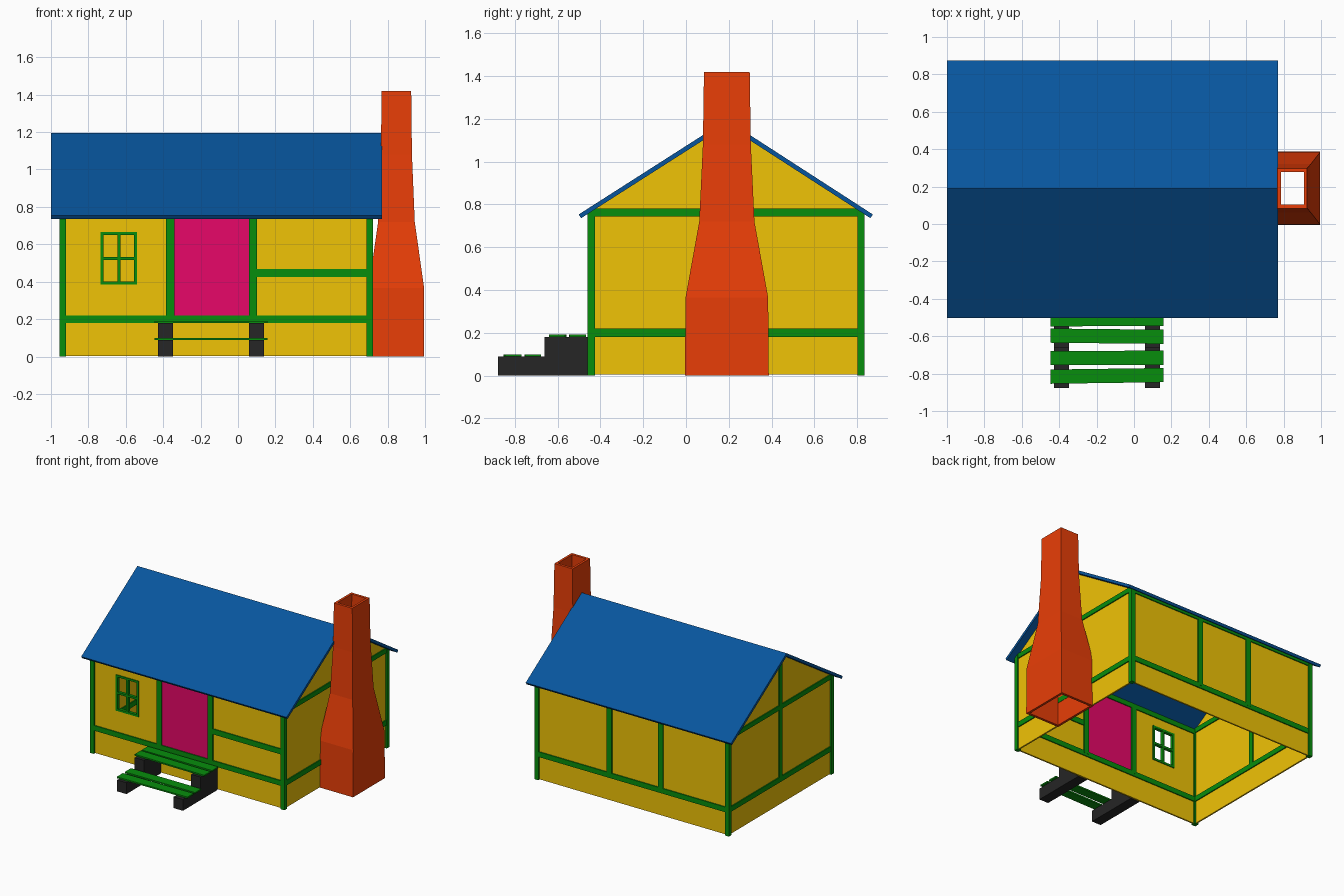
import bpy, bmesh
from math import radians
from mathutils import Matrix, Vector

if "Cube" in bpy.data.objects:
    bpy.data.objects.remove(bpy.data.objects["Cube"])


def paint(name, r, g, b):
    m = bpy.data.materials.new(name)
    m.diffuse_color = [(c / 255) ** 2.2 for c in (r, g, b)] + [1]
    m.use_nodes = True
    m.node_tree.nodes["Principled BSDF"].inputs["Base Color"].default_value = m.diffuse_color
    return m


YELLOW = paint("yellow", 240, 194, 15)
GREEN = paint("green", 16, 140, 20)
BLUE = paint("blue", 16, 86, 156)
PINK = paint("pink", 230, 16, 104)
BRICK = paint("brick", 232, 64, 16)
BLACK = paint("black", 42, 42, 42)


def finish(name, bm, mat):
    bmesh.ops.recalc_face_normals(bm, faces=bm.faces)
    me = bpy.data.meshes.new(name)
    bm.to_mesh(me)
    bm.free()
    me.materials.append(mat)
    ob = bpy.data.objects.new(name, me)
    bpy.context.collection.objects.link(ob)
    return ob


def box(name, mat, x, y, z, turn=0):
    """Box from (min, max) ranges, optionally turned about z."""
    bm = bmesh.new()
    size = [b - a for a, b in (x, y, z)]
    mid = Vector([(a + b) / 2 for a, b in (x, y, z)])
    bmesh.ops.create_cube(bm, size=1, matrix=Matrix.Translation(mid)
                          @ Matrix.Rotation(radians(turn), 4, 'Z') @ Matrix.Diagonal((*size, 1)))
    return finish(name, bm, mat)


def prism(name, mat, profile, x0, x1):
    """Extrude a y-z outline along x."""
    bm = bmesh.new()
    face = bm.faces.new([bm.verts.new((x0, y, z)) for y, z in profile])
    out = bmesh.ops.extrude_face_region(bm, geom=[face])
    bmesh.ops.translate(bm, vec=(x1 - x0, 0, 0),
                        verts=[v for v in out["geom"] if isinstance(v, bmesh.types.BMVert)])
    return finish(name, bm, mat)


def around(c, half):
    return (c - half, c + half)


XL, XR, YF, YB = -0.937, 0.705, -0.443, 0.818   # wall centre lines
RIDGE, T, P = 0.19, 0.006, 0.017                # ridge y, half wall, half post
WX, WZ = (-0.735, -0.54), (0.385, 0.665)        # window opening
TOP = 0.77

# Roof
prism("roof", BLUE, [(-0.502, 0.753), (RIDGE, 1.195), (0.874, 0.753),
                     (0.862, 0.736), (RIDGE, 1.170), (-0.490, 0.736)], -1.0, 0.77)

# Gable end walls with their rails and centre post
for side, cx in (("left", XL), ("right", XR)):
    prism(side + "_gable_wall", YELLOW,
          [(YF, 0.004), (YB, 0.004), (YB, TOP), (RIDGE, 1.175), (YF, TOP)], cx - T, cx + T)
    box(side + "_lower_rail", GREEN, around(cx, 0.014), (YF, YB), (0.18, 0.22))
    box(side + "_upper_rail", GREEN, around(cx, 0.014), (YF, YB), (0.743, 0.78))
    box(side + "_centre_post", GREEN, around(cx, 0.014), around(RIDGE, 0.02), (0.2, 1.155))

# Long walls: back is one sheet, front is split around the window and door
box("back_wall", YELLOW, (XL, XR), around(YB, T), (0.004, TOP))
box("front_skirt", YELLOW, (XL, XR), around(YF, T), (0.004, 0.2))
box("front_right_panel", YELLOW, (0.08, XR), around(YF, T), (0.2, TOP))
box("door", PINK, (-0.36, 0.08), around(YF, T), (0.2, TOP))
for name, x, z in (("left", (XL, WX[0]), (0.2, TOP)), ("right", (WX[1], -0.36), (0.2, TOP)),
                   ("lower", WX, (0.2, WZ[0])), ("upper", WX, (WZ[1], TOP))):
    box("window_wall_" + name, YELLOW, x, around(YF, T), z)

# Long wall timbers and corner posts
for side, cy in (("front", YF), ("back", YB)):
    box(side + "_lower_rail", GREEN, (XL, XR), around(cy, 0.014), (0.18, 0.22))
    box(side + "_upper_rail", GREEN, (XL, XR), around(cy, 0.014), (0.735, 0.772))
    for i, cx in enumerate((-0.362, 0.08)):
        box(f"{side}_post_{i + 1}", GREEN, around(cx, 0.022), around(cy, 0.015), (0.2, 0.76))
    for i, cx in enumerate((XL, XR)):
        box(f"{side}_corner_post_{i + 1}", GREEN, around(cx, P), around(cy, P), (0, 0.777))
box("front_middle_rail", GREEN, (0.08, XR), around(YF, 0.014), (0.425, 0.467))

# Window frame and glazing bars
for i, x in enumerate((WX[0] + 0.008, sum(WX) / 2, WX[1] - 0.008)):
    box(f"window_upright_{i + 1}", GREEN, around(x, 0.008), around(YF, 0.013), WZ)
for i, z in enumerate((WZ[0] + 0.008, sum(WZ) / 2, WZ[1] - 0.008)):
    box(f"window_bar_{i + 1}", GREEN, WX, around(YF, 0.012), around(z, 0.008))

# Hollow tapering chimney: rings up the outside, then down the inside
levels = [(0, 0.148, 0.196), (0.365, 0.148, 0.193), (0.72, 0.098, 0.129),
          (1.08, 0.083, 0.112), (1.42, 0.079, 0.107)]
rings = levels + [(z, hx - 0.018, hy - 0.02) for z, hx, hy in reversed(levels)]
bm = bmesh.new()
loops = [[bm.verts.new((0.847 + sx * hx, 0.191 + sy * hy, z))
          for sx, sy in ((-1, -1), (1, -1), (1, 1), (-1, 1))] for z, hx, hy in rings]
for a, b in zip(loops, loops[1:] + loops[:1]):
    for i in range(4):
        j = (i + 1) % 4
        bm.faces.new((a[i], a[j], b[j], b[i]))
finish("chimney", bm, BRICK)

# Front steps: two stepped stringers and four slightly crooked planks
steps = [(-0.878, 0), (-0.878, 0.088), (-0.662, 0.088), (-0.662, 0.18), (-0.45, 0.18), (-0.45, 0)]
for i, cx in enumerate((-0.387, 0.1)):
    prism(f"step_stringer_{i + 1}", BLACK, steps, cx - 0.04, cx + 0.04)
for i, (y, z, turn) in enumerate(((-0.812, 0.088, 0.8), (-0.716, 0.088, 0.2),
                                  (-0.6, 0.18, -0.6), (-0.508, 0.18, 0.3))):
    box(f"step_plank_{i + 1}", GREEN, (-0.447, 0.157), around(y, 0.038), (z, z + 0.011), turn)
